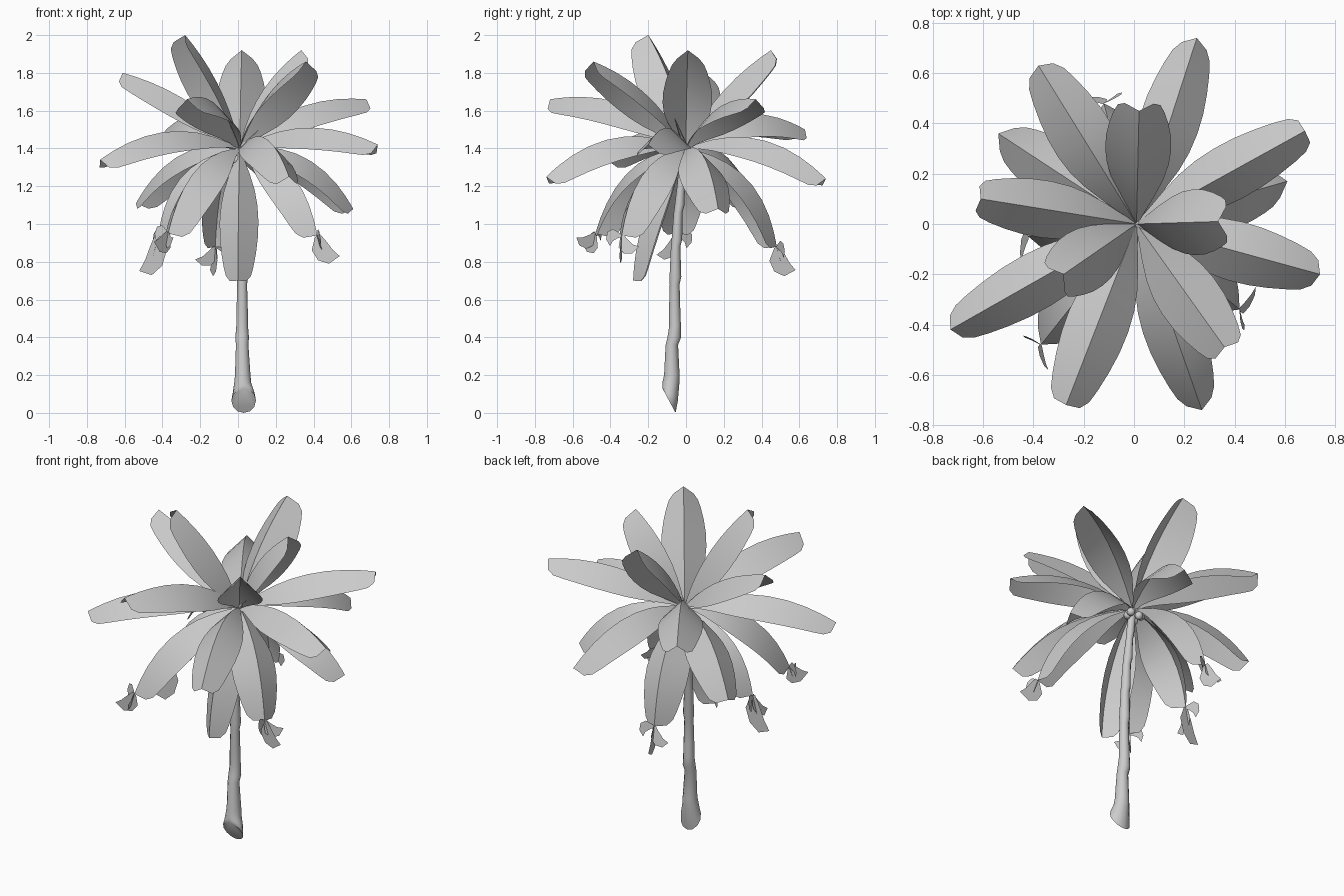
import bpy, bmesh, math
from mathutils import Vector

if "Cube" in bpy.data.objects:
    bpy.data.objects.remove(bpy.data.objects["Cube"])

CROWN = Vector((0.01, 0, 1.4))


def finish(name, bm, angle=40, recalc=True):
    if recalc:
        bmesh.ops.recalc_face_normals(bm, faces=bm.faces)
    me = bpy.data.meshes.new(name)
    bm.to_mesh(me)
    bm.free()
    ob = bpy.data.objects.new(name, me)
    bpy.context.collection.objects.link(ob)
    bpy.ops.object.select_all(action='DESELECT')
    ob.select_set(True)
    bpy.context.view_layer.objects.active = ob
    bpy.ops.object.shade_smooth_by_angle(angle=math.radians(angle))
    return ob


def strip(bm, rows, up):
    """Skin neighbouring rows of points with quads facing the up direction."""
    vs = [[bm.verts.new(p) for p in r] for r in rows]
    faces = []
    for a, b in zip(vs, vs[1:]):
        for i in range(len(a) - 1):
            faces.append(bm.faces.new((a[i], a[i + 1], b[i + 1], b[i])))
    bm.normal_update()
    if sum((f.normal * f.calc_area() for f in faces), Vector()).dot(up) < 0:
        bmesh.ops.reverse_faces(bm, faces=faces)


# half-width of a frond along its length
WIDTH = [(0, .008), (.08, .029), (.18, .06), (.3, .09), (.42, .107), (.55, .114),
         (.68, .112), (.8, .102), (.9, .088), (.965, .074), (1, .05)]


def frond(name, tip, sag=.1, wide=1.0, flap=None):
    tip = Vector(tip)
    chord = tip - CROWN
    side = Vector((-chord.y, chord.x, 0)).normalized()
    up = chord.cross(side).normalized()
    if up.z < 0:
        up = -up
    ctrl = CROWN + chord * .48 + up * sag * 2
    bm = bmesh.new()
    rows = []
    for t, w in WIDTH:
        p = CROWN * (1 - t) ** 2 + ctrl * 2 * t * (1 - t) + tip * t * t
        d = ((ctrl - CROWN) * (1 - t) + (tip - ctrl) * t).normalized()
        n = side.cross(d)
        n = n if n.dot(up) > 0 else -n
        w *= wide
        drop = n * w * .95
        rows.append([p + side * w - drop, p, p - side * w - drop])
    strip(bm, rows, up)
    # snapped end: upright crossing blades hanging from the tip
    if flap:
        d = Vector(flap) - tip
        out = Vector((d.x, d.y, 0)).normalized()
        across = Vector((-out.y, out.x, 0))
        for run, h, size in ((d, out, 1), (across * .08 + d * .6, across, .7),
                             (across * -.07 + d * .3, across, .6)):
            perp = run.cross(h.cross(Vector((0, 0, 1)))).normalized()
            brows = []
            for t, w in ((0, .015), (.3, .045), (.7, .048), (1, .035)):
                p = tip + run * t + perp * .03 * math.sin(t * math.pi)
                brows.append([p - perp * w * size, p + perp * w * size])
            strip(bm, brows, across)
    finish(name, bm, recalc=False)


# Fronds: tip, sag, width factor, optional snapped end
fronds = [
    # upright crown
    ((.02, .45, 1.92), .05, 1.15, None),
    ((.335, .01, 1.92), .06, 1.15, None),
    ((-.28, -.2, 2.0), .05, 1.1, None),
    ((.36, -.49, 1.86), .07, 1.1, None),
    # spreading ring
    ((-.61, .1, 1.8), .06, 1, None),
    ((.68, .37, 1.66), .09, 1, None),
    ((-.27, -.72, 1.66), .11, 1.1, None),
    ((-.38, .63, 1.5), .13, 1.1, None),
    ((.74, -.2, 1.42), .1, 1.05, None),
    ((-.73, -.42, 1.34), .12, 1, None),
    ((.25, .74, 1.24), .13, 1.05, None),
    ((.27, -.74, 1.25), .13, 1.05, None),
    # drooping ring
    ((-.54, .36, 1.11), .12, 1.1, None),
    ((.61, .17, 1.08), .12, 1.1, None),
    ((0, -.28, .7), .07, .9, None),
    # snapped fronds
    ((.42, -.34, .94), .13, 1.1, (.51, -.35, .81)),
    ((-.37, -.48, .95), .13, 1.1, (-.43, -.54, .88)),
    ((-.12, .48, .88), .13, 1.1, (-.14, .55, .74)),
    ((-.42, -.05, .95), .12, 1.1, (-.49, -.06, .74)),
]
for i, (tip, sag, wide, flap) in enumerate(fronds):
    frond(f"frond_{i + 1:02d}", tip, sag, wide, flap)

# Trunk: stacked lumpy rings (z, x, y, radius) above an obliquely cut flared foot
SIDES = 12
path = [(.16, .025, -.08, .045), (.2, .025, -.075, .041), (.36, .022, -.075, .033),
        (.4, .022, -.062, .036), (.46, .022, -.058, .031), (.54, .022, -.06, .03),
        (.68, .022, -.06, .026), (.72, .022, -.056, .031), (.88, .02, -.055, .025),
        (.92, .02, -.048, .028), (1.06, .018, -.042, .023), (1.1, .016, -.034, .026),
        (1.22, .013, -.025, .02), (1.25, .012, -.02, .023), (1.4, .01, 0, .02)]
angles = [2 * math.pi * k / SIDES for k in range(SIDES)]
rings = [[(.03 + .065 * math.cos(a), -.09 + .035 * math.sin(a),
           .065 - .065 * math.sin(a)) for a in angles],
         [(.03 + .058 * math.cos(a), -.084 + .041 * math.sin(a),
           .105 - .04 * math.sin(a)) for a in angles]]
for z, x, y, r in path:
    rings.append([(x + r * math.cos(a), y + r * math.sin(a), z) for a in angles])
bm = bmesh.new()
vs = [[bm.verts.new(p) for p in r] for r in rings]
for a, b in zip(vs, vs[1:]):
    for k in range(SIDES):
        m = (k + 1) % SIDES
        bm.faces.new((a[k], a[m], b[m], b[k]))
bm.faces.new(vs[0])
bm.faces.new(vs[-1])
finish("trunk", bm, 50)

# Nuts clustered under the crown
for i in range(5):
    a = 2 * math.pi * i / 5 + .4
    bm = bmesh.new()
    bmesh.ops.create_uvsphere(bm, u_segments=10, v_segments=6, radius=.024)
    bmesh.ops.translate(bm, verts=bm.verts, vec=(.01 + .04 * math.cos(a),
                        .015 + .035 * math.sin(a), 1.36 - .02 * (i % 2)))
    finish(f"nut_{i + 1}", bm, 60)

# Unopened spear leaf
bm = bmesh.new()
bmesh.ops.create_cone(bm, segments=6, radius1=.014, radius2=.002, depth=.22, cap_ends=True)
d = Vector((.15, -.06, .16))
bmesh.ops.rotate(bm, verts=bm.verts, matrix=d.to_track_quat('Z', 'Y').to_matrix())
bmesh.ops.translate(bm, verts=bm.verts, vec=CROWN + d * .5)
finish("spear_leaf", bm)
